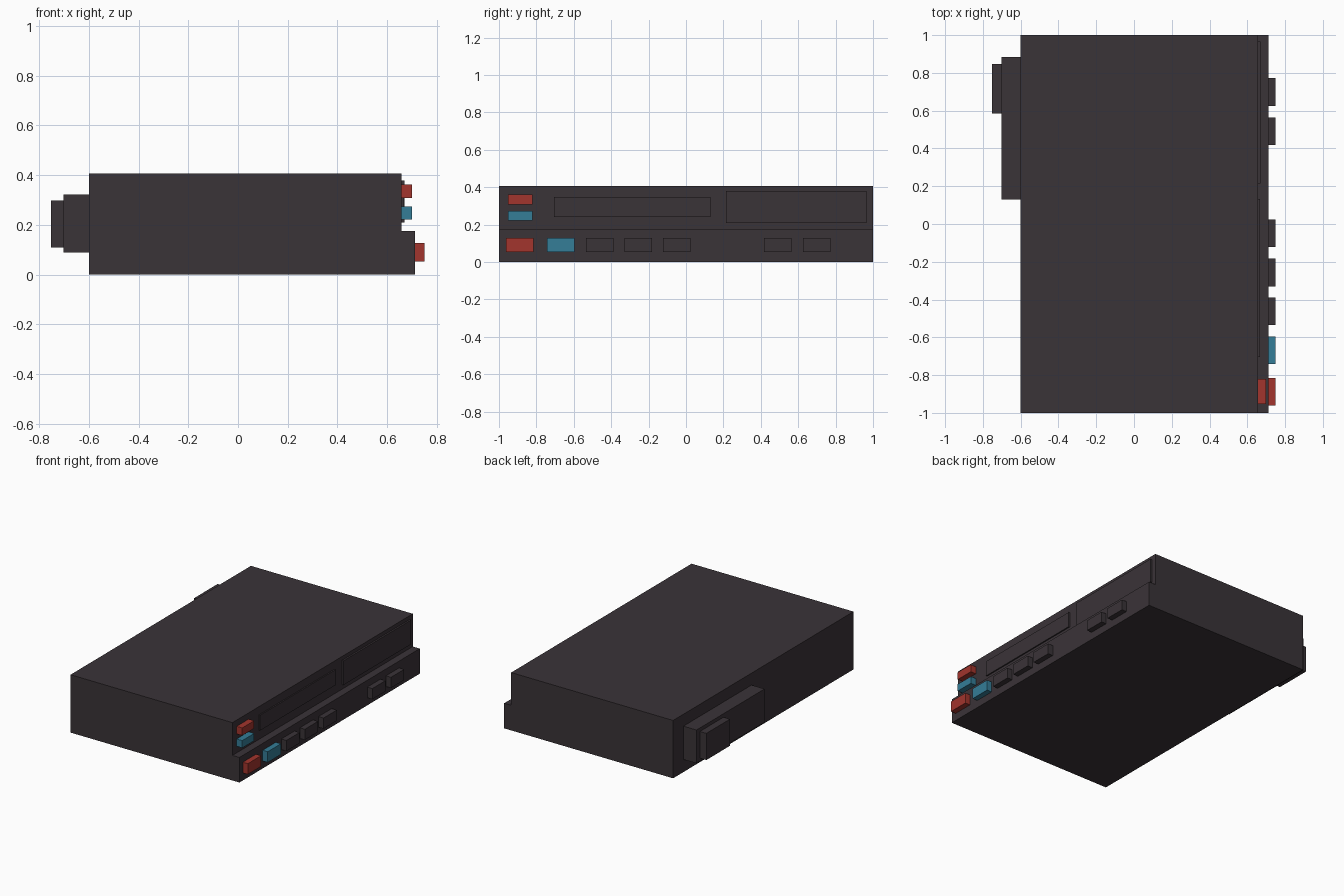
import bpy, bmesh

if "Cube" in bpy.data.objects:
    bpy.data.objects.remove(bpy.data.objects["Cube"])


def material(name, rgb):
    m = bpy.data.materials.new(name)
    m.diffuse_color = (*rgb, 1)
    m.use_nodes = True
    m.node_tree.nodes["Principled BSDF"].inputs["Base Color"].default_value = m.diffuse_color
    return m


DARK = material("dark_grey", (0.042, 0.033, 0.039))
RED = material("red", (0.36, 0.035, 0.026))
BLUE = material("blue", (0.035, 0.205, 0.31))


def prism(name, profile, y0, y1, mat):
    """Extrude an x-z profile from y0 to y1."""
    bm = bmesh.new()
    face = bm.faces.new([bm.verts.new((x, y0, z)) for x, z in profile])
    ext = bmesh.ops.extrude_face_region(bm, geom=[face])
    verts = [v for v in ext["geom"] if isinstance(v, bmesh.types.BMVert)]
    bmesh.ops.translate(bm, verts=verts, vec=(0, y1 - y0, 0))
    bmesh.ops.recalc_face_normals(bm, faces=bm.faces)
    mesh = bpy.data.meshes.new(name)
    bm.to_mesh(mesh)
    bm.free()
    mesh.materials.append(mat)
    obj = bpy.data.objects.new(name, mesh)
    bpy.context.collection.objects.link(obj)
    return obj


def box(name, x0, x1, y0, y1, z0, z1, mat):
    return prism(name, [(x0, z0), (x1, z0), (x1, z1), (x0, z1)], y0, y1, mat)


FRONT, STEP = 0.657, 0.711

# Main case with a lower ledge along the right side
prism("case", [(-0.6, 0), (STEP, 0), (STEP, 0.176), (FRONT, 0.176),
               (FRONT, 0.406), (-0.6, 0.406)], -1, 1, DARK)

# Stacked connector on the left side
box("rear_block", -0.701, -0.6, 0.13, 0.885, 0.088, 0.322, DARK)
box("rear_plug", -0.751, -0.701, 0.585, 0.847, 0.11, 0.297, DARK)

# Thin raised panels above the ledge
box("slot_panel", FRONT, 0.666, -0.705, 0.132, 0.24, 0.348, DARK)
box("display_panel", FRONT, 0.669, 0.214, 0.965, 0.209, 0.379, DARK)

# Two small buttons above the ledge
box("upper_red_button", FRONT, 0.70, -0.953, -0.82, 0.309, 0.362, RED)
box("upper_blue_button", FRONT, 0.70, -0.953, -0.82, 0.222, 0.273, BLUE)

# Row of buttons along the ledge
row = [(-0.962, RED), (-0.742, BLUE), (-0.535, DARK), (-0.33, DARK),
       (-0.123, DARK), (0.418, DARK), (0.625, DARK)]
for i, (y, mat) in enumerate(row):
    box(f"row_button_{i + 1}", STEP, 0.75, y, y + 0.147, 0.053, 0.128, mat)
